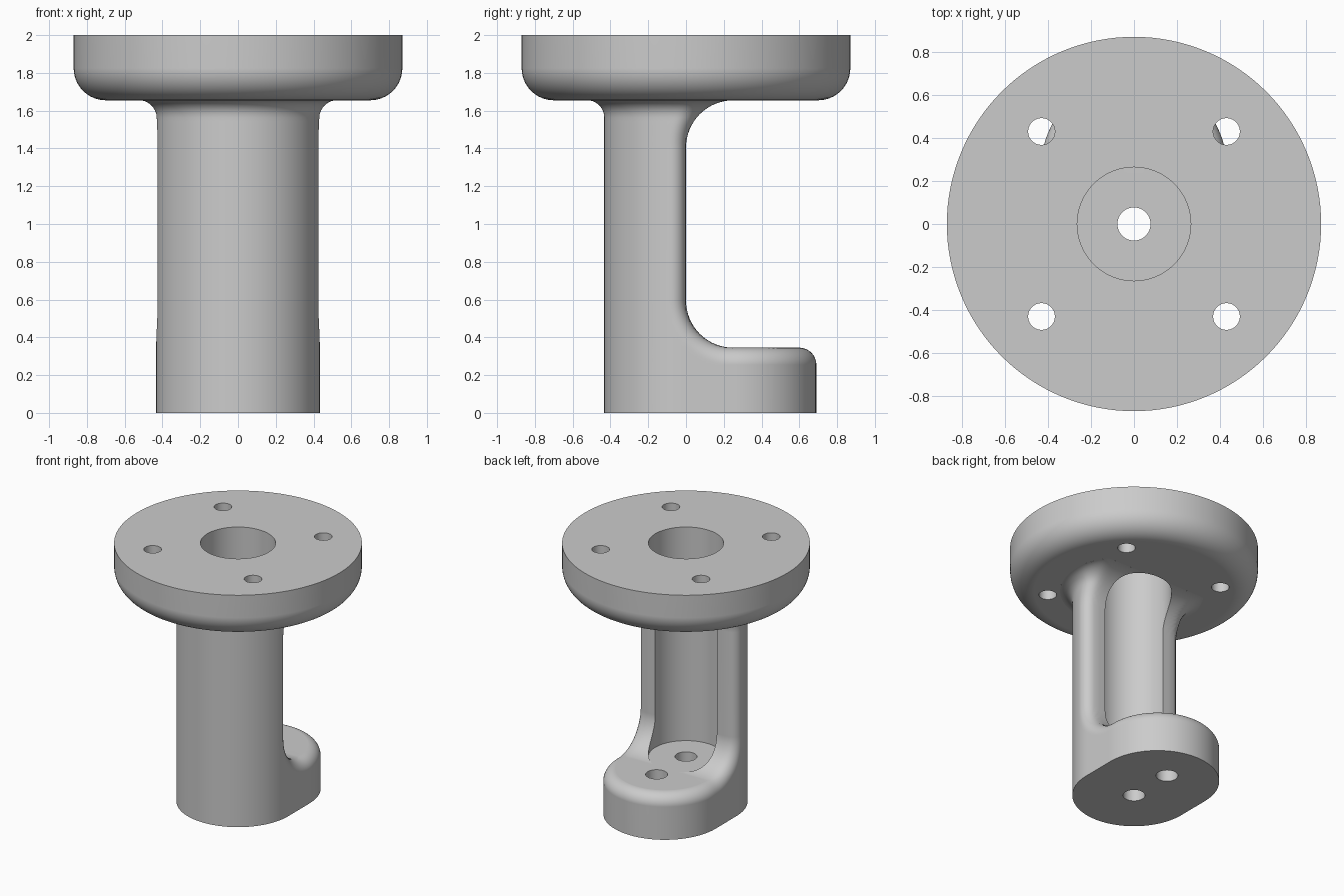
import bpy, bmesh, math

cube = bpy.data.objects.get("Cube")
if cube:
    bpy.data.objects.remove(cube)

grey = bpy.data.materials.new("plain grey")
grey.use_nodes = True
grey.diffuse_color = (0.6, 0.6, 0.6, 1)
grey.node_tree.nodes["Principled BSDF"].inputs["Base Color"].default_value = grey.diffuse_color

FLOOR, CEILING = 0.345, 1.655      # pad top and flange underside
STEM_R, PAD_Y = 0.433, 0.257       # stadium plan of the stem
SLOT_R, EDGE_R = 0.25, 0.09        # fillet radii
BORE_R = 0.264
EPS = 0.0001


def loft(name, rings):
    """Closed solid through equal-length rings of points."""
    bm = bmesh.new()
    loops = [[bm.verts.new(p) for p in ring] for ring in rings]
    n = len(loops[0])
    for low, high in zip(loops, loops[1:]):
        for i in range(n):
            j = (i + 1) % n
            bm.faces.new((low[i], low[j], high[j], high[i]))
    bm.faces.new(loops[0][::-1])
    bm.faces.new(loops[-1])
    mesh = bpy.data.meshes.new(name)
    bm.to_mesh(mesh)
    bm.free()
    mesh.materials.append(grey)
    obj = bpy.data.objects.new(name, mesh)
    bpy.context.collection.objects.link(obj)
    return obj


def circle(r, z, x=0, y=0, n=64):
    return [(x + r * math.cos(math.tau * i / n), y + r * math.sin(math.tau * i / n), z)
            for i in range(n)]


def drill(obj, holes):
    """Cut vertical round holes given as (radius, x, y, bottom, top)."""
    cutters = []
    for r, x, y, z0, z1 in holes:
        cutter = loft("hole_cutter", [circle(r, z0, x, y), circle(r, z1, x, y)])
        cutter.hide_render = True
        mod = obj.modifiers.new("hole", 'BOOLEAN')
        mod.operation, mod.solver, mod.object = 'DIFFERENCE', 'EXACT', cutter
        cutters.append(cutter)
    graph = bpy.context.evaluated_depsgraph_get()
    mesh = bpy.data.meshes.new_from_object(obj.evaluated_get(graph))
    obj.modifiers.clear()
    obj.data = mesh
    for cutter in cutters:
        bpy.data.objects.remove(cutter)
    # Smooth curved walls, keep rims sharp
    bpy.ops.object.select_all(action='DESELECT')
    obj.select_set(True)
    bpy.context.view_layer.objects.active = obj
    bpy.ops.object.shade_smooth_by_angle(angle=math.radians(30))
    normals = obj.modifiers.new("weighted normals", 'WEIGHTED_NORMAL')
    normals.keep_sharp = True


def stem_distance(x, y, z):
    """Signed distance to the stadium column minus the rounded rear slot."""
    h = min(max(z - CEILING + EDGE_R, 0), EDGE_R)
    flare = EDGE_R - math.sqrt(EDGE_R ** 2 - h ** 2)
    wall = math.hypot(x, y - min(max(y, 0), PAD_Y)) - STEM_R - flare
    a = SLOT_R - y
    b = abs(z - (FLOOR + CEILING) / 2) - (CEILING - FLOOR) / 2 + SLOT_R
    slot = SLOT_R - math.hypot(max(a, 0), max(b, 0)) - min(max(a, b), 0)
    u, v = wall + EDGE_R, slot + EDGE_R
    return min(max(u, v), 0) + math.hypot(max(u, 0), max(v, 0)) - EDGE_R


def stem_ring(z, shape_z, n=144, cy=-0.1):
    ring = []
    for i in range(n):
        c, s = math.cos(math.tau * i / n), math.sin(math.tau * i / n)
        near, far = 0.0, 1.2
        for _ in range(26):
            mid = (near + far) / 2
            if stem_distance(c * mid, cy + s * mid, shape_z) < 0:
                near = mid
            else:
                far = mid
        ring.append((c * near, cy + s * near, z))
    return ring


# Stem with foot pad: levels follow the pad edge, then both slot fillets
quarter = [math.pi / 2 * i / 16 for i in range(17)]
levels = [0] + [FLOOR - EDGE_R + EDGE_R * math.sin(t) for t in quarter[:-1]]
levels += [FLOOR - EPS, FLOOR + EPS]
levels += [FLOOR + SLOT_R * (1 - math.cos(t)) for t in quarter[1:]]
levels += [CEILING - SLOT_R + SLOT_R * math.sin(t) for t in quarter[:-1]]
levels.append(CEILING - EPS)
rings = [stem_ring(z, z) for z in levels]
rings.append([(x, y, CEILING + 0.015) for x, y, z in rings[-1]])
stem = loft("stem_and_foot", rings)
drill(stem, [(BORE_R, 0, 0, FLOOR + 0.0005, 2.1),
             (0.077, 0, 0, -0.1, 0.5),
             (0.077, 0, 0.36, -0.1, 0.5)])

# Round flange with a rounded lower edge
R, ROUND = 0.87, 0.17
profile = [(R - ROUND + ROUND * math.sin(t), CEILING + ROUND * (1 - math.cos(t)))
           for t in quarter]
profile.append((R, 2))
flange = loft("mounting_flange", [circle(r, z, n=128) for r, z in profile])
bolt_holes = [(0.062, 0.43 * sx, 0.43 * sy, 1.5, 2.1) for sx in (-1, 1) for sy in (-1, 1)]
drill(flange, [(BORE_R, 0, 0, 1.5, 2.1)] + bolt_holes)
